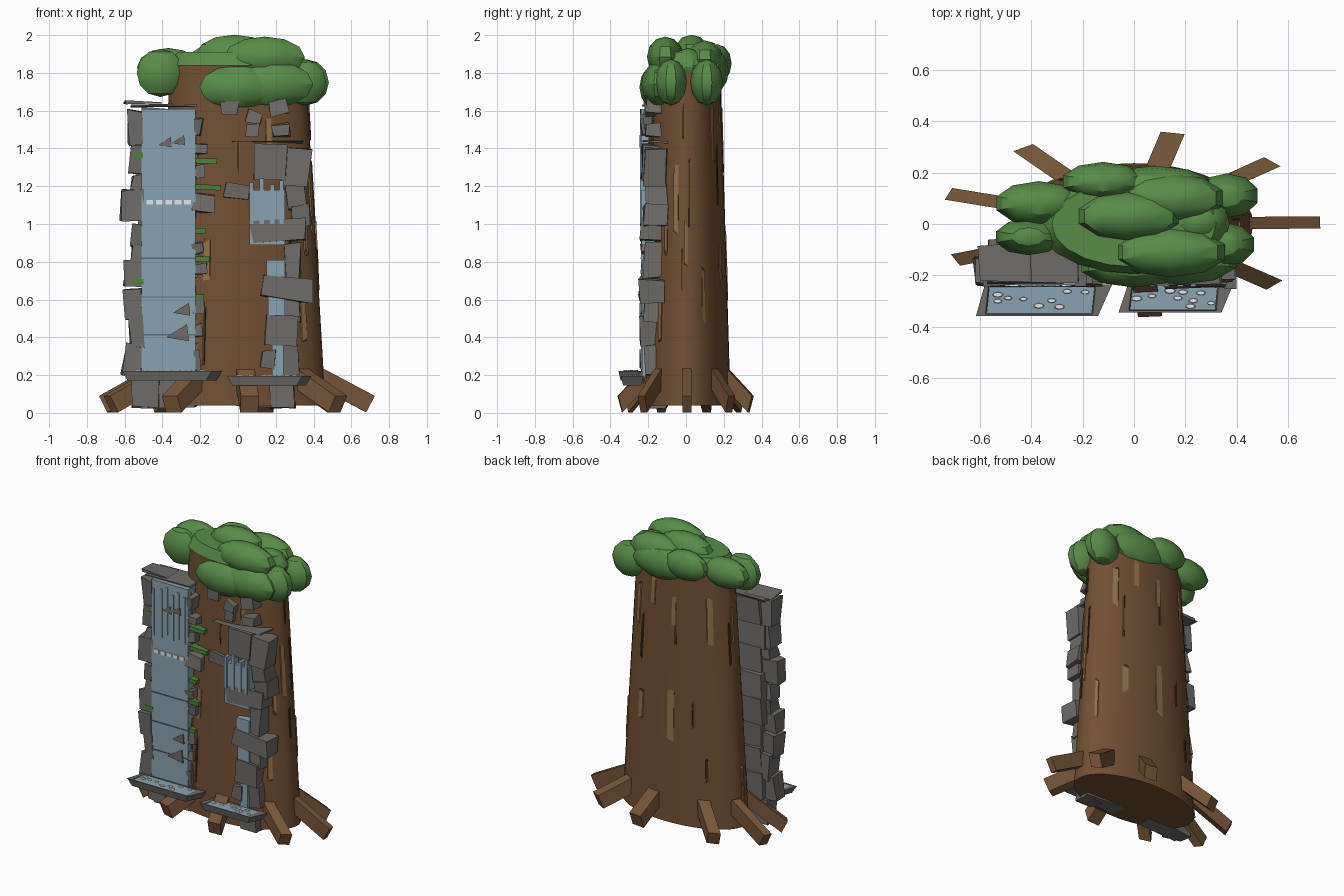
import bpy, bmesh, math, random
from mathutils import Matrix, Vector

random.seed(7)
T, R = Matrix.Translation, Matrix.Rotation


def S(x, y, z):
    return Matrix.Diagonal((x, y, z, 1))


def material(name, rgb):
    m = bpy.data.materials.new(name)
    m.diffuse_color = tuple((c / 255) ** 2.2 for c in rgb) + (1,)
    return m


BARK = material("bark_brown", (112, 81, 54))
DARK = material("dark_bark", (74, 53, 36))
LIGHT = material("light_bark", (145, 112, 74))
ROOT = material("root_brown", (116, 86, 58))
ROCK = material("rock_grey", (110, 107, 103))
WATER = material("water_blue", (137, 161, 175))
DEEP = material("deep_water_blue", (84, 110, 124))
FOAM = material("foam_white", (225, 230, 230))
LEAF = material("leaf_green", (88, 140, 72))
MOSS = material("moss_green", (78, 128, 58))


def finish(name, bm, mat, smooth=None):
    bmesh.ops.recalc_face_normals(bm, faces=bm.faces[:])
    me = bpy.data.meshes.new(name)
    bm.to_mesh(me)
    bm.free()
    me.materials.append(mat)
    ob = bpy.data.objects.new(name, me)
    bpy.context.collection.objects.link(ob)
    if smooth:
        bpy.context.view_layer.objects.active = ob
        ob.select_set(True)
        bpy.ops.object.shade_smooth_by_angle(angle=math.radians(smooth))
        ob.select_set(False)
    return ob


def box(bm, x0, x1, y0, y1, z0, z1, jitter=0.0, tilt=0.0):
    c = T(((x0 + x1) / 2, (y0 + y1) / 2, (z0 + z1) / 2))
    m = c @ R(math.radians(tilt), 4, 'Y') @ S(x1 - x0, y1 - y0, z1 - z0)
    vs = bmesh.ops.create_cube(bm, size=1, matrix=m)['verts']
    for v in vs:
        v.co += Vector([random.uniform(-jitter, jitter) for _ in range(3)])


def boxes(name, mat, rows, jitter=0.0):
    bm = bmesh.new()
    for r in rows:
        box(bm, *r[:6], jitter, r[6] if len(r) > 6 else 0)
    return finish(name, bm, mat)


# Trunk: tapered oval column
def radius(z):
    return 0.466 - 0.059 * z


bm = bmesh.new()
bmesh.ops.create_cone(bm, cap_ends=True, segments=40, radius1=radius(0.04),
                      radius2=radius(1.85), depth=1.81,
                      matrix=S(1, 0.51, 1) @ T((0, 0, 0.945)))
finish("trunk", bm, BARK, 30)


# Bark strips lying on the trunk: angle, bottom, top, width
def strips(name, mat, rows):
    bm = bmesh.new()
    for deg, z0, z1, w in rows:
        z = (z0 + z1) / 2
        m = (S(1, 0.51, 1) @ R(math.radians(deg), 4, 'Z') @ T((radius(z), 0, z))
             @ R(-0.059, 4, 'Y') @ S(0.014, w, z1 - z0))
        vs = bmesh.ops.create_cube(bm, size=1, matrix=m)['verts']
        for v in vs:
            v.co.z += random.uniform(-0.03, 0.03)
    finish(name, bm, mat)


strips("light_bark_strips", LIGHT, [
    (-15, 0.97, 1.32, 0.05), (0, 0.8, 1.0, 0.03), (70, 1.5, 1.7, 0.035), (58, 0.7, 0.88, 0.045),
    (94, 0.61, 0.96, 0.05), (96, 1.42, 1.6, 0.03), (137, 1.33, 1.63, 0.05), (178, 0.2, 0.45, 0.03),
    (45, 1.35, 1.6, 0.045), (25, 0.5, 0.75, 0.03), (-38, 0.4, 0.6, 0.04), (-30, 0.85, 1.0, 0.03),
    (-113, 0.72, 0.92, 0.035), (-65, 1.36, 1.55, 0.03), (172, 1.3, 1.55, 0.03)])
strips("dark_bark_strips", DARK, [
    (5, 1.0, 1.35, 0.014), (-6, 0.68, 0.86, 0.018), (-5, 1.45, 1.62, 0.014), (98, 1.28, 1.55, 0.016),
    (117, 0.73, 0.9, 0.016), (165, 1.18, 1.45, 0.016), (130, 0.35, 0.5, 0.018),
    (-114, 0.27, 0.56, 0.014), (-90, 1.28, 1.44, 0.012), (55, 1.1, 1.4, 0.016),
    (-48, 0.8, 1.0, 0.014)])

# Roots: blocks radiating down to the ground
bm = bmesh.new()
for deg, reach in ((1, 0), (42, 0), (78, 0), (126, 0.01), (162, 0.035), (202, 0.025),
                   (240, 0), (275, 0), (319, 0)):
    m = (S(1, 0.5, 1) @ R(math.radians(deg), 4, 'Z') @ T((0.553 + reach, 0, 0.125))
         @ R(math.radians(28), 4, 'Y') @ S(0.335, 0.095, 0.098))
    bmesh.ops.create_cube(bm, size=1, matrix=m)
finish("roots", bm, ROOT)

# Crown: overlapping leafy lumps (centre, then radii)
LUMPS = [(-0.02, 0.03, 1.90, 0.205, 0.095, 0.10), (0.14, -0.11, 1.885, 0.22, 0.095, 0.105),
         (0.15, 0.10, 1.87, 0.20, 0.095, 0.10), (-0.12, 0.165, 1.85, 0.16, 0.075, 0.10),
         (-0.37, 0.08, 1.83, 0.17, 0.085, 0.10), (-0.41, -0.05, 1.80, 0.13, 0.07, 0.125),
         (0.00, -0.16, 1.725, 0.21, 0.085, 0.115), (0.18, -0.14, 1.74, 0.225, 0.095, 0.12),
         (0.36, 0.11, 1.75, 0.125, 0.085, 0.12), (0.35, -0.08, 1.75, 0.12, 0.085, 0.12),
         (0.25, 0.01, 1.83, 0.12, 0.09, 0.10), (0.08, 0.15, 1.81, 0.22, 0.075, 0.11)]
bm = bmesh.new()
for x, y, z, a, b, c in LUMPS:
    bmesh.ops.create_uvsphere(bm, u_segments=10, v_segments=6, radius=1.02,
                              matrix=T((x, y, z)) @ S(a, b, c))
bmesh.ops.create_cone(bm, cap_ends=True, segments=20, radius1=0.372, radius2=0.32,
                      depth=0.07, matrix=T((0, 0, 1.875)) @ S(1, 0.52, 1))
finish("leafy_crown", bm, LEAF, 32)

# Left cliff: stacked backing blocks, ledge on top and rocks along both edges
rocks = [(-0.57, -0.22, -0.23, -0.06, 1.622, 1.632), (-0.60, -0.4, -0.23, -0.08, 1.635, 1.645, 2),
         (-0.56, -0.42, -0.21, -0.1, 0.03, 0.2), (-0.52, -0.22, -0.2, -0.1, 0.03, 0.21)]
for i in range(8):
    z = 0.2 + 0.175 * i
    rocks.append((random.uniform(-0.54, -0.49), -0.22, -0.2, random.uniform(-0.12, -0.08),
                  z, z + 0.18, random.uniform(-3, 3)))
for z0, z1, x0 in ((0.2, 0.36, -0.61), (0.35, 0.52, -0.58), (0.5, 0.66, -0.6), (0.67, 0.8, -0.6),
                   (0.8, 0.89, -0.56), (0.88, 1.0, -0.56), (1.02, 1.18, -0.62), (1.18, 1.26, -0.56),
                   (1.27, 1.42, -0.57), (1.42, 1.6, -0.58)):
    rocks.append((x0, -0.505, -0.235, random.uniform(-0.15, -0.09), z0, z1, random.uniform(-9, 9)))
for z0, z1, x1 in ((0.22, 0.33, -0.2), (0.4, 0.47, -0.19), (0.53, 0.6, -0.18), (0.74, 0.79, -0.16),
                   (0.84, 0.9, -0.18), (1.06, 1.16, -0.125), (1.25, 1.31, -0.17),
                   (1.37, 1.42, -0.16), (1.47, 1.56, -0.19)):
    rocks.append((-0.235, x1, -0.235, -0.14, z0, z1, random.uniform(-9, 9)))
boxes("left_cliff_rocks", ROCK, rocks, 0.01)

# Right cliff: blocks stepping down the trunk over a base slab
boxes("right_cliff_rocks", ROCK, [
    (0.0, 0.3, -0.2, -0.1, 0.028, 0.06),
    (-0.03, 0.34, -0.235, -0.1, 1.43, 1.442), (0.08, 0.26, -0.225, -0.12, 1.24, 1.42),
    (0.24, 0.38, -0.22, -0.1, 1.2, 1.4, 4), (0.26, 0.36, -0.22, -0.1, 1.08, 1.22, -5),
    (0.07, 0.36, -0.243, -0.13, 0.905, 1.02, -4),
    (0.28, 0.38, -0.22, -0.1, 0.98, 1.1, -6), (0.25, 0.33, -0.22, -0.11, 0.72, 0.9),
    (0.12, 0.4, -0.245, -0.11, 0.6, 0.72, 7), (0.14, 0.31, -0.24, -0.13, 0.36, 0.51, 2),
    (0.25, 0.33, -0.22, -0.12, 0.48, 0.62), (0.23, 0.32, -0.22, -0.12, 0.2, 0.36),
    (0.12, 0.2, -0.24, -0.13, 0.24, 0.33, 5), (0.17, 0.3, -0.23, -0.13, 0.03, 0.16),
    (-0.07, 0.06, -0.225, -0.13, 1.13, 1.21, 5), (0.04, 0.11, -0.215, -0.13, 1.46, 1.53, 8),
    (0.18, 0.27, -0.21, -0.11, 1.46, 1.53, -6), (-0.09, 0.0, -0.22, -0.13, 1.58, 1.65),
    (0.05, 0.12, -0.22, -0.13, 1.53, 1.6, 15), (0.16, 0.26, -0.21, -0.11, 1.58, 1.66, -10)], 0.01)

# Waterfalls with raised streams
streams = [(x, x + 0.017, -0.243, -0.23, z0, z1) for x, z0, z1 in
           ((-0.502, 1.22, 1.55), (-0.442, 1.22, 1.56), (-0.397, 1.25, 1.58),
            (-0.352, 1.22, 1.54), (-0.307, 1.24, 1.57), (-0.262, 1.22, 1.55))]
boxes("left_waterfall", WATER, [(-0.51, -0.225, -0.237, -0.15, 0.21, 1.61)] + streams)
fingers = [(x, x + 0.022, -0.243, -0.17, 1.0, z) for x, z in
           ((0.06, 1.22), (0.115, 1.24), (0.17, 1.21), (0.22, 1.23))]
boxes("right_waterfall", WATER, fingers + [
    (0.06, 0.25, -0.236, -0.15, 0.89, 1.18), (0.15, 0.25, -0.234, -0.15, 0.68, 0.81),
    (0.16, 0.25, -0.234, -0.15, 0.48, 0.64), (0.18, 0.24, -0.234, -0.15, 0.19, 0.4)])

# Ripples and foam dashes as thin plates
boxes("ripples", DEEP, [(-0.51, -0.225, -0.241, -0.236, z, z + 0.007)
                        for z in (0.41, 0.61, 0.815)])
boxes("foam_dashes", FOAM, [(-0.485 + 0.05 * i, -0.45 + 0.05 * i, -0.244, -0.237, 1.102, 1.127)
                            for i in range(5)])

# Stones poking through the left fall
bm = bmesh.new()
for x, z, s in ((-0.31, 0.42, 1), (-0.29, 0.545, 0.75), (-0.38, 1.43, 0.6), (-0.31, 1.44, 0.6)):
    v = [bm.verts.new((x + dx * s, y, z + dz * s)) for y in (-0.245, -0.22)
         for dx, dz in ((-0.07, -0.02), (0.05, -0.04), (0.04, 0.05))]
    bm.faces.new(v[:3])
    bm.faces.new(v[3:])
    for i in range(3):
        j = (i + 1) % 3
        bm.faces.new((v[i], v[j], v[j + 3], v[i + 3]))
finish("fall_stones", bm, ROCK)

# Moss pads on the ledges
moss = [(-0.225, x1, -0.225, -0.15, z, z + 0.028, 2)
        for x1, z in ((-0.11, 1.32), (-0.09, 1.18), (-0.17, 0.95), (-0.15, 0.8), (-0.18, 0.6))]
moss += [(-0.56, -0.5, -0.24, -0.16, z, z + 0.03, 3) for z in (0.68, 1.35)]
boxes("moss_pads", MOSS, moss)


# Basins: skewed tray with wedge ends, water sheet and foam discs
def basin(side, x0, x1, y0, y1, z, skew, foam):
    bm = bmesh.new()
    loops = []
    for i, (inset, dz) in enumerate(((0.03, -0.05), (0, 0), (0.02, 0), (0.024, -0.012))):
        iy, a, b = inset * 0.4, x0 + inset, x1 - inset
        sa, sb = (0, skew[1]) if i < 2 else (skew[0] * 0.5, skew[1])
        ta, tb = (skew[0], 0) if i < 2 else (skew[0] * 0.8, skew[1] * 0.8)
        loops.append([bm.verts.new(p) for p in (
            (a + sa, y0 + iy, z + dz), (b - sb, y0 + iy, z + dz),
            (b - tb, y1 - iy, z + dz), (a + ta, y1 - iy, z + dz))])
    bm.faces.new(loops[0])
    bm.faces.new(loops[3])
    for a, b in zip(loops, loops[1:]):
        for i in range(4):
            j = (i + 1) % 4
            bm.faces.new((a[i], a[j], b[j], b[i]))
    sheet = [v.co + Vector((0, 0, 0.009)) for v in loops[3]]
    finish(side + "_basin", bm, ROCK)
    bm = bmesh.new()
    bm.faces.new([bm.verts.new(p) for p in sheet])
    finish(side + "_basin_water", bm, WATER)
    bm = bmesh.new()
    for x, y in foam:
        r = random.uniform(0.016, 0.023)
        bmesh.ops.create_cone(bm, cap_ends=True, segments=10, radius1=r, radius2=r * 0.8,
                              depth=0.009, matrix=T((x, y, z)) @ S(1, 0.5, 1))
    finish(side + "_basin_foam", bm, FOAM)


basin("left", -0.615, -0.085, -0.358, -0.235, 0.222, (0.035, 0.055),
      ((-0.53, -0.275), (-0.49, -0.288), (-0.43, -0.292), (-0.37, -0.318), (-0.32, -0.298),
       (-0.29, -0.322), (-0.26, -0.262), (-0.19, -0.265), (-0.53, -0.3)))
basin("right", -0.06, 0.39, -0.345, -0.225, 0.195, (0.04, 0.05),
      ((0.07, -0.28), (0.14, -0.26), (0.19, -0.265), (0.17, -0.288), (0.23, -0.298),
       (0.26, -0.268), (0.3, -0.308), (0.01, -0.29), (0.22, -0.32)))
